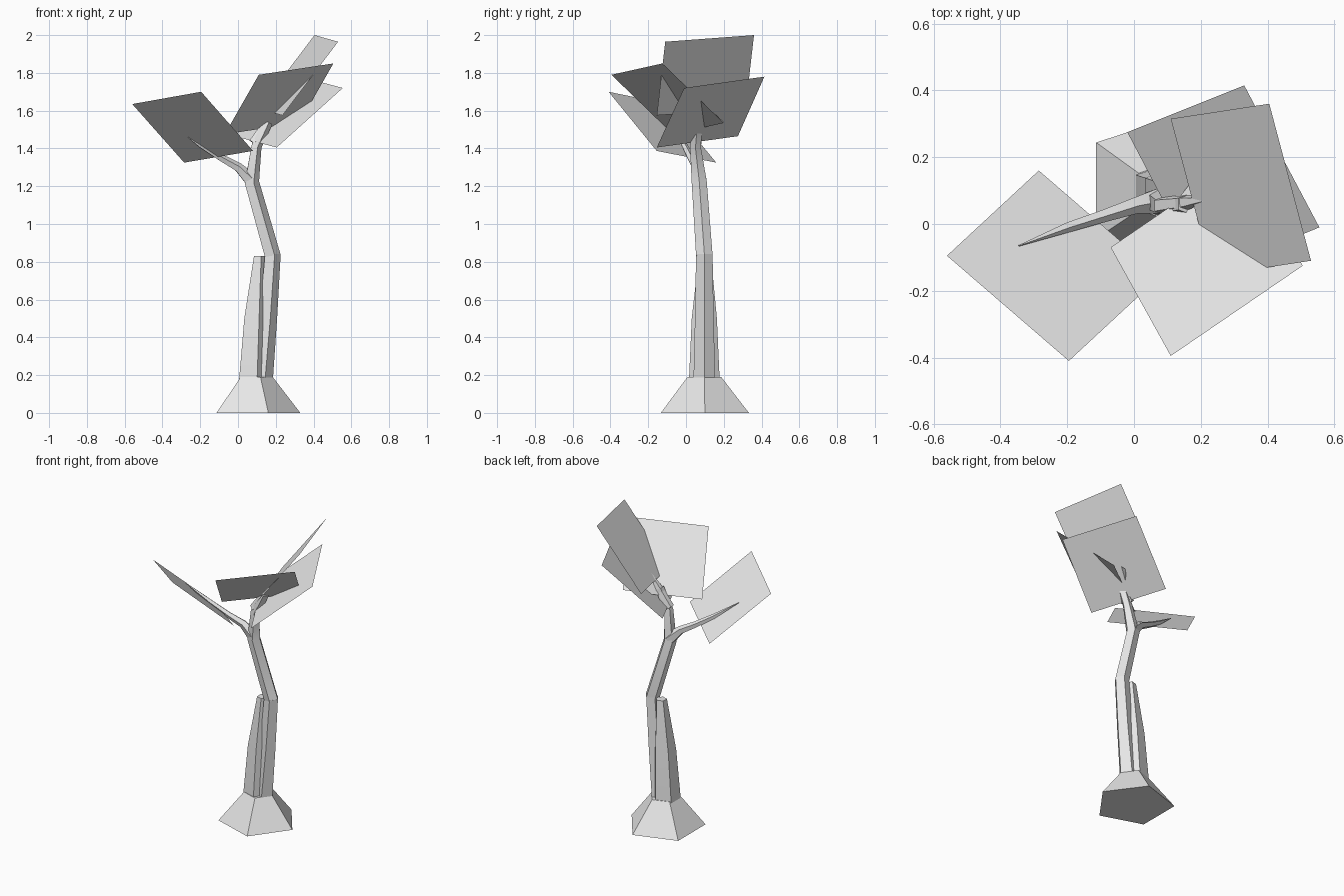
import bpy
import bmesh
import math
from mathutils import Vector

cube = bpy.data.objects.get("Cube")
if cube:
    bpy.data.objects.remove(cube, do_unlink=True)

grey = bpy.data.materials.new("light_grey")
grey.use_nodes = True
grey.diffuse_color = (0.8, 0.8, 0.8, 1)
grey.node_tree.nodes["Principled BSDF"].inputs["Base Color"].default_value = (0.8, 0.8, 0.8, 1)


def finish(name, bm, smooth=None):
    """Turn a bmesh into a named, coloured object."""
    mesh = bpy.data.meshes.new(name)
    bm.to_mesh(mesh)
    bm.free()
    mesh.materials.append(grey)
    obj = bpy.data.objects.new(name, mesh)
    bpy.context.collection.objects.link(obj)
    if smooth:
        bpy.ops.object.select_all(action="DESELECT")
        obj.select_set(True)
        bpy.context.view_layer.objects.active = obj
        bpy.ops.object.shade_smooth_by_angle(angle=math.radians(smooth))
    return obj


def tube(name, path, upright=False, sides=5):
    """Tapered tube through (x, y, z, radius) stations."""
    bm = bmesh.new()
    points = [Vector(p[:3]) for p in path]
    rings = []
    for i, point in enumerate(points):
        along = points[min(i + 1, len(points) - 1)] - points[max(i - 1, 0)]
        if upright:
            along = Vector((0, 0, 1))
        along.normalize()
        side = Vector((0, 1, 0)).cross(along).normalized()
        other = along.cross(side)
        ring = []
        for k in range(sides):
            a = math.tau * k / sides
            ring.append(bm.verts.new(point + path[i][3] * (side * math.cos(a) + other * math.sin(a))))
        rings.append(ring)
    for low, high in zip(rings, rings[1:]):
        for k in range(sides):
            n = (k + 1) % sides
            bm.faces.new((low[k], low[n], high[n], high[k]))
    bm.faces.new(rings[0][::-1])
    bm.faces.new(rings[-1])
    return finish(name, bm, 50)


def card(name, *corners):
    """Flat leaf sheet."""
    bm = bmesh.new()
    bm.faces.new([bm.verts.new(c) for c in corners])
    return finish(name, bm)


# Flared foot and the two fused lobes of the lower trunk
tube("trunk_foot", [(0.085, 0.1, 0, 0.245), (0.09, 0.097, 0.19, 0.094)], upright=True)
tube("trunk_stub", [(0.075, 0.097, 0.18, 0.085), (0.09, 0.097, 0.5, 0.07),
                    (0.112, 0.1, 0.83, 0.034)], upright=True)
tube("lower_trunk", [(0.125, 0.097, 0.18, 0.06), (0.155, 0.097, 0.5, 0.052),
                     (0.18, 0.097, 0.84, 0.046)], upright=True)

# Upper trunk and branches
tube("upper_trunk", [(0.18, 0.097, 0.83, 0.046), (0.07, 0.07, 1.22, 0.042),
                     (0.095, 0.05, 1.41, 0.03), (0.155, 0.06, 1.54, 0.03)])
tube("right_branch", [(0.07, 0.07, 1.23, 0.04), (0.0, 0.055, 1.3, 0.026),
                      (-0.09, 0.025, 1.35, 0.02), (-0.2, -0.01, 1.42, 0.016),
                      (-0.345, -0.065, 1.53, 0.002)])
tube("left_twig", [(0.08, 0.055, 1.43, 0.028), (0.16, 0.065, 1.55, 0.022),
                   (0.23, 0.075, 1.655, 0.002)])
card("twig_flap", (0.12, 0.06, 1.5), (0.23, 0.2, 1.54), (0.23, 0.075, 1.655))

# Large leaf sheets
card("right_leaf", (-0.56, -0.095, 1.635), (-0.285, 0.16, 1.325),
     (0.08, -0.155, 1.387), (-0.195, -0.41, 1.70))
card("left_leaf", (0.33, 0.415, 1.78), (-0.02, 0.275, 1.465),
     (0.205, -0.155, 1.405), (0.555, -0.01, 1.72))
card("front_leaf", (0.11, -0.395, 1.79), (0.505, -0.125, 1.85),
     (0.325, 0.2, 1.535), (-0.07, -0.07, 1.475))
card("top_leaf", (0.405, 0.36, 2.0), (0.11, 0.315, 1.61),
     (0.235, -0.155, 1.575), (0.53, -0.11, 1.965))
